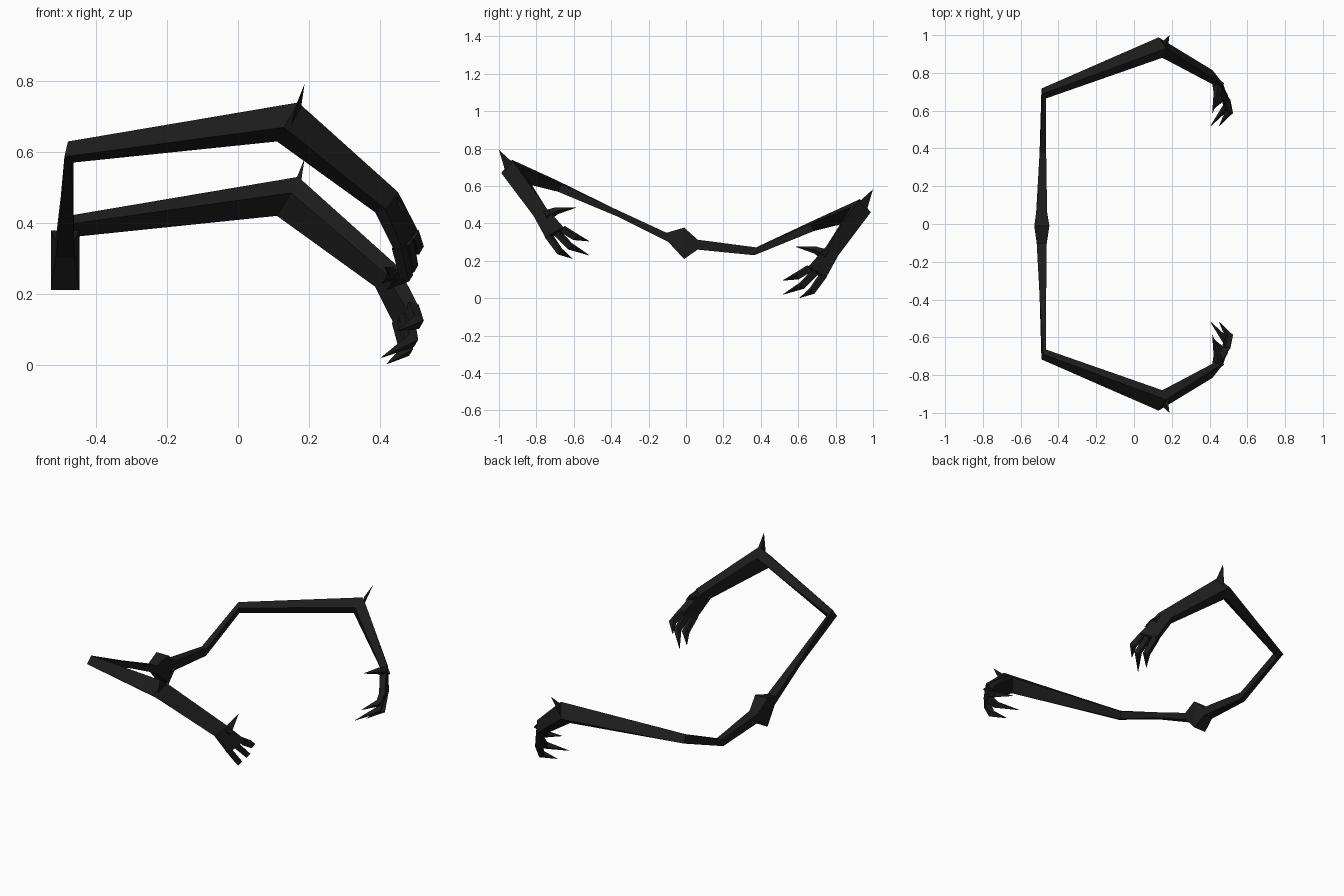
import bpy
import bmesh
from mathutils import Vector

if "Cube" in bpy.data.objects:
    bpy.data.objects.remove(bpy.data.objects["Cube"])

mat = bpy.data.materials.new("black")
mat.diffuse_color = (0.012, 0.012, 0.012, 1)
mat.use_nodes = True
mat.node_tree.nodes["Principled BSDF"].inputs["Base Color"].default_value = mat.diffuse_color


def loft(name, rings):
    """Skin consecutive rings of equal size and cap both ends."""
    bm = bmesh.new()
    rows = [[bm.verts.new(p) for p in r] for r in rings]
    n = len(rows[0])
    for a, b in zip(rows, rows[1:]):
        for i in range(n):
            j = (i + 1) % n
            bm.faces.new((a[i], a[j], b[j], b[i]))
    bm.faces.new(rows[0])
    bm.faces.new(rows[-1])
    bmesh.ops.remove_doubles(bm, verts=bm.verts, dist=0.0005)
    bmesh.ops.recalc_face_normals(bm, faces=bm.faces)
    me = bpy.data.meshes.new(name)
    bm.to_mesh(me)
    bm.free()
    me.materials.append(mat)
    ob = bpy.data.objects.new(name, me)
    bpy.context.collection.objects.link(ob)
    return ob


def taper(name, path, radii, ref):
    """Four-sided limb along a path; ref is the direction of one corner."""
    pts = [Vector(p) for p in path]
    rings = []
    for k, (p, r) in enumerate(zip(pts, radii)):
        d = (pts[min(k + 1, len(pts) - 1)] - pts[max(k - 1, 0)]).normalized()
        u = d.cross(ref).normalized()
        v = d.cross(u)
        rings.append([p + (u * a + v * b) * r for a, b in
                      ((.75, .75), (-.75, .75), (-.75, -.75), (.75, -.75))])
    return loft(name, rings)


def bar_ring(y, x0, x1, z0, z1, lean=0.0):
    """Section of the rear bar: back top, back bottom, front bottom, front top."""
    return [(x0, y - lean, z1), (x0, y + lean, z0), (x1, y + lean, z0), (x1, y - lean, z1)]


# Arm sections (top, outer, bottom, inner) for the raised side
CORNER = [(-.48, -.69, .63), (-.49, -.717, .587), (-.47, -.685, .57), (-.465, -.665, .608)]
ELBOW = [(.17, -.93, .74), (.13, -.988, .67), (.11, -.93, .63), (.15, -.88, .695)]
WRIST = [(.452, -.75, .487), (.415, -.815, .44), (.387, -.785, .43), (.415, -.74, .468)]
PALM = [(.507, -.655, .38), (.465, -.752, .325), (.445, -.735, .315), (.478, -.64, .365)]

# Fingers and thumb: path and radii
FINGERS = {
    "outer_finger": ([(.455, -.735, .335), (.475, -.675, .25), (.42, -.608, .212)], (.021, .02, .001)),
    "middle_finger": ([(.475, -.69, .35), (.49, -.62, .278), (.405, -.518, .23)], (.021, .02, .001)),
    "inner_finger": ([(.49, -.66, .37), (.505, -.595, .33), (.45, -.518, .305)], (.021, .02, .001)),
    "thumb": ([(.445, -.75, .44), (.44, -.69, .468), (.415, -.588, .485)], (.03, .018, .001)),
}

# Central hub
loft("centre_hub", [
    bar_ring(-.1, -.515, -.462, .302, .35, .004),
    bar_ring(-.01, -.528, -.448, .21, .378),
    bar_ring(.062, -.518, -.46, .26, .313)])

for label, side, dz in (("raised", 1, 0), ("lowered", -1, -.21)):
    def place(p):
        return Vector((p[0], p[1] * side, p[2] + dz))

    # Rear bar from hub to corner
    if side == 1:
        bar = [bar_ring(-.1, -.515, -.462, .302, .35, .004),
               bar_ring(-.37, -.5, -.465, .435, .477, .008)]
    else:
        bar = [bar_ring(.062, -.518, -.46, .26, .313),
               bar_ring(.37, -.5, -.465, .23, .272, -.005)]
    corner, elbow, wrist, palm = [[place(p) for p in r] for r in (CORNER, ELBOW, WRIST, PALM)]
    loft(label + "_arm", bar + [corner, elbow, wrist, palm])

    # Elbow spike
    spike = [(.15, -.965, .675), (.178, -.925, .725), (.165, -.945, .735)]
    loft(label + "_elbow_spike", [[place(p) for p in spike], [place((.188, -1, .793))] * 3])

    # Claws
    for name, (path, radii) in FINGERS.items():
        taper(label + "_" + name, [place(p) for p in path], radii, Vector((.4, .55 * side, .7)))
